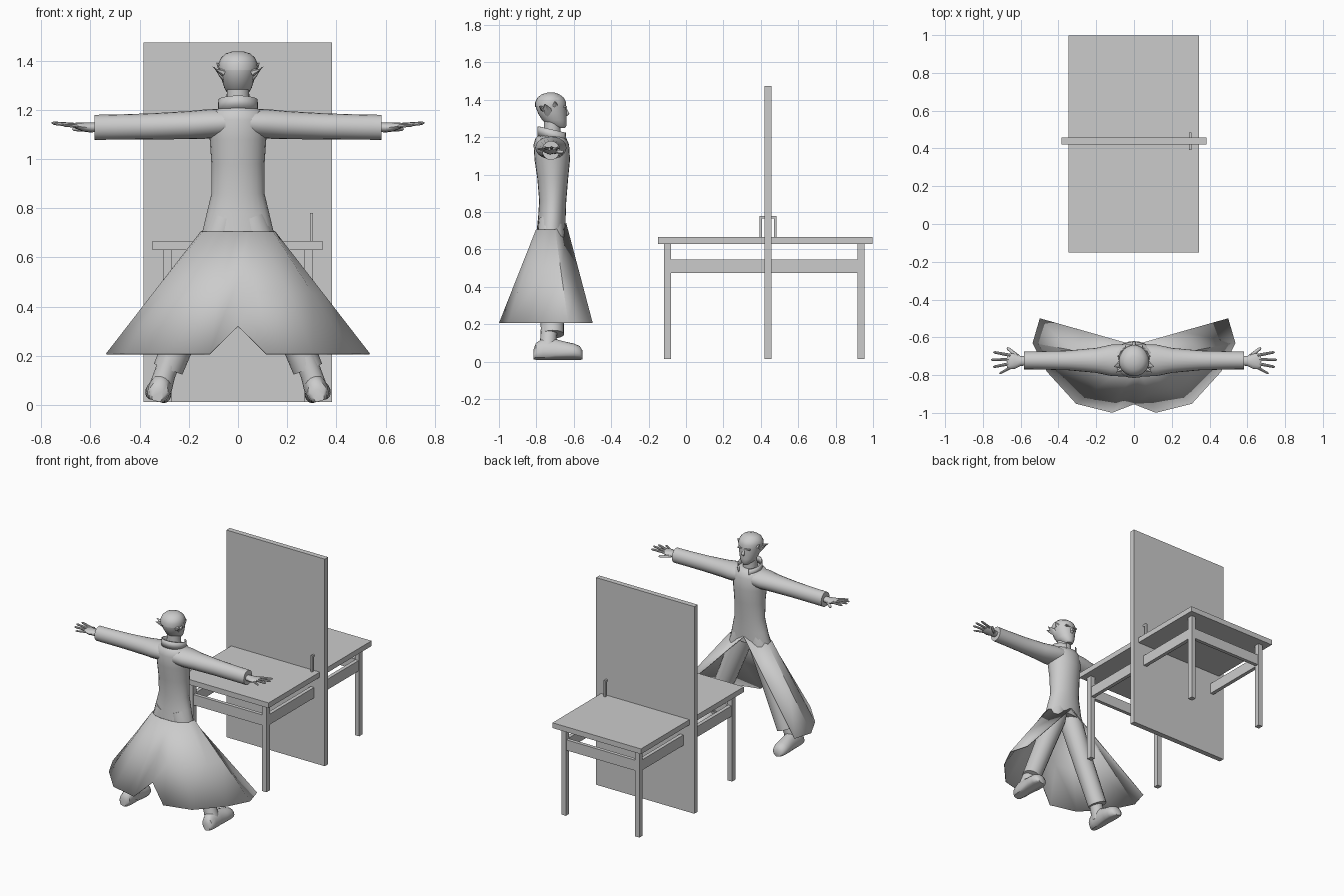
import bpy, bmesh
from math import cos, sin, pi, radians
from mathutils import Vector, Matrix


def finish(name, bm, smooth=40, thick=0):
    bmesh.ops.recalc_face_normals(bm, faces=bm.faces)
    me = bpy.data.meshes.new(name)
    bm.to_mesh(me)
    bm.free()
    ob = bpy.data.objects.new(name, me)
    bpy.context.collection.objects.link(ob)
    if thick:
        mod = ob.modifiers.new("thickness", 'SOLIDIFY')
        mod.thickness = thick
        mod.offset = 0
    if smooth:
        bpy.ops.object.select_all(action='DESELECT')
        bpy.context.view_layer.objects.active = ob
        ob.select_set(True)
        bpy.ops.object.shade_smooth_by_angle(angle=radians(smooth))
    return ob


def box(name, x0, x1, y0, y1, z0, z1):
    bm = bmesh.new()
    m = Matrix.Translation(((x0 + x1) / 2, (y0 + y1) / 2, (z0 + z1) / 2))
    bmesh.ops.create_cube(bm, size=1, matrix=m @ Matrix.Diagonal((x1 - x0, y1 - y0, z1 - z0, 1)))
    return finish(name, bm, 0)


def loft(name, rings, closed=True, caps=True, smooth=40, thick=0):
    bm = bmesh.new()
    vs = [[bm.verts.new(p) for p in r] for r in rings]
    n = len(vs[0])
    for a, b in zip(vs, vs[1:]):
        for i in range(n if closed else n - 1):
            j = (i + 1) % n
            bm.faces.new((a[i], a[j], b[j], b[i]))
    if caps:
        bm.faces.new(vs[0])
        bm.faces.new(vs[-1])
    return finish(name, bm, smooth, thick)


def ellipse(c, u, v, n=20):
    c, u, v = Vector(c), Vector(u), Vector(v)
    return [c + u * cos(2 * pi * i / n) + v * sin(2 * pi * i / n) for i in range(n)]


def levels(name, rows):
    # rows: z, half width, front y, back y
    return loft(name, [ellipse((0, (f + b) / 2, z), (w, 0, 0), (0, (f - b) / 2, 0), 24)
                       for z, w, f, b in rows])


def tube(name, pts, n=12):
    # pts: (position, radius) along a limb
    d = (Vector(pts[-1][0]) - Vector(pts[0][0])).normalized()
    side = Vector((0, 1, 0)) if abs(d.y) < .8 else Vector((0, 0, 1))
    u = d.cross(side).normalized()
    v = d.cross(u)
    return loft(name, [ellipse(p, u * r, v * r, n) for p, r in pts])


# Door with a pull handle on both faces
box("door", -.385, .383, .42, .457, .013, 1.475)
for label, y0, y1, ya, yb in (("front", .393, .407, .393, .425), ("back", .47, .484, .452, .484)):
    box(label + "_handle_grip", .292, .304, y0, y1, .64, .78)
    box(label + "_handle_arm", .292, .304, ya, yb, .766, .78)

# Table
box("table_top", -.347, .344, -.15, .998, .63, .667)
for y in (-.117, .917):
    for x in (-.304, .27):
        box("table_leg", x, x + .034, y, y + .037, .013, .632)
    box("table_end_rail", -.272, .272, y + .006, y + .031, .473, .547)
for x in (-.3, .274):
    box("table_side_rail", x, x + .026, -.082, .919, .473, .547)

# Coat body
levels("coat_body", [
    (.70, .146, -.645, -.798), (.78, .127, -.643, -.790), (.86, .108, -.640, -.785),
    (.98, .108, -.630, -.795), (1.08, .115, -.620, -.810), (1.16, .122, -.625, -.815),
    (1.195, .105, -.640, -.805), (1.213, .06, -.665, -.785)])

# Flared coat skirt, open at the front and notched at the back
top = [(0, -.642), (.149, -.70), (.14, -.755), (.09, -.79), (.04, -.80), (0, -.80)]
hem = [(.497, -.50, .207), (.535, -.63, .207), (.46, -.78, .207), (.305, -.95, .207),
       (.115, -.997, .207), (0, -.952, .32)]
top = [(x, y, .74 if i == 0 else .705) for i, (x, y) in enumerate(top)]
full = lambda r: r + [(-x, y, z) for x, y, z in r[-2::-1]]
mid = [Vector(a).lerp(Vector(b), .5) for a, b in zip(top, hem)]
loft("coat_skirt", [full(top), full([tuple(p) for p in mid]), full(hem)],
     closed=False, caps=False, smooth=30, thick=.005)

# Standing collar, open at the front
arc = [radians(90 + 28 + (360 - 56) * i / 24) for i in range(25)]
loft("collar", [[(w * cos(a), -.713 + w * sin(a), z - .018 * sin(a)) for a in arc]
                for z, w in ((1.19, .079), (1.24, .077))],
     closed=False, caps=False, thick=.006)

# Neck and head
levels("neck", [(1.19, .048, -.67, -.76), (1.29, .045, -.67, -.76)])
levels("head", [
    (1.248, .022, -.648, -.70), (1.262, .040, -.638, -.735), (1.29, .056, -.638, -.768),
    (1.325, .067, -.638, -.790), (1.36, .075, -.640, -.803), (1.388, .077, -.641, -.803),
    (1.41, .068, -.652, -.792), (1.426, .05, -.672, -.770), (1.436, .022, -.70, -.742)])
levels("hair_cap", [
    (1.362, .077, -.652, -.806), (1.388, .080, -.648, -.806),
    (1.412, .069, -.658, -.794), (1.429, .05, -.676, -.772), (1.438, .02, -.70, -.742)])
tube("nose", [((0, -.645, 1.355), .006), ((0, -.634, 1.325), .011), ((0, -.642, 1.313), .006)])

for s, side in ((1, "right"), (-1, "left")):
    # Pointed ears and hair tufts
    loft(side + "_ear", [ellipse((s * x, y, z), (0, w, 0), (s * .006, 0, h), 10) for x, y, z, w, h in
         ((.062, -.735, 1.335, .022, .026), (.082, -.745, 1.352, .018, .016), (.101, -.755, 1.375, .002, .002))])
    for tip, base in (((.088, -.70, 1.392), (.068, -.70, 1.372)), ((.094, -.785, 1.366), (.06, -.765, 1.352))):
        tube(side + "_hair_tuft", [((s * base[0], base[1], base[2]), .016),
                                   ((s * tip[0], tip[1], tip[2]), .001)], 6)
    box(side + "_eyebrow", min(s * .01, s * .045), max(s * .01, s * .045), -.655, -.637, 1.358, 1.366)

    # Sleeves: x, y radius, z centre, z radius
    loft(side + "_sleeve", [ellipse((s * x, -.722, z), (0, ry, 0), (0, 0, rz)) for x, ry, z, rz in
         ((.05, .085, 1.147, .058), (.12, .083, 1.143, .060), (.20, .066, 1.138, .057),
          (.35, .052, 1.133, .053), (.50, .048, 1.130, .051), (.583, .047, 1.129, .051))])

    # Hands
    loft(side + "_palm", [ellipse((s * x, y, z), (0, ry, 0), (0, 0, rz), 12) for x, y, z, ry, rz in
         ((.56, -.725, 1.13, .024, .018), (.60, -.725, 1.128, .026, .02),
          (.63, -.727, 1.13, .040, .018), (.66, -.727, 1.136, .042, .012), (.672, -.727, 1.138, .034, .006))])
    for name, a, b, r in (
            ("thumb", (.61, -.705, 1.122), (.672, -.655, 1.122), .010),
            ("index_finger", (.655, -.695, 1.138), (.745, -.678, 1.146), .008),
            ("middle_finger", (.66, -.718, 1.138), (.758, -.719, 1.147), .008),
            ("ring_finger", (.66, -.74, 1.137), (.747, -.757, 1.145), .008),
            ("little_finger", (.65, -.758, 1.134), (.713, -.793, 1.138), .007)):
        a, b = Vector((s * a[0], a[1], a[2])), Vector((s * b[0], b[1], b[2]))
        tube(side + "_" + name, [(a, r * 1.1), (a.lerp(b, .9), r * .85), (b, r * .35)], 8)

    # Trouser legs and ankles
    P = lambda x, y, z: (s * x, y, z)
    tube(side + "_trouser_leg", [(P(.05, -.722, .76), .066), (P(.075, -.722, .67), .074),
                                 (P(.172, -.72, .42), .066), (P(.284, -.713, .146), .062)], 16)
    tube(side + "_ankle", [(P(.27, -.73, .20), .045), (P(.298, -.735, .125), .044),
                           (P(.318, -.738, .06), .048)], 16)

    # Shoes: rounded sections with a flat sole, tilted with the leg
    tilt = Matrix.Translation((s * .333, 0, .016)) @ Matrix.Rotation(-s * .27, 4, 'Y')
    rings = []
    for y, w, h in ((-.815, .022, .05), (-.803, .038, .085), (-.765, .046, .112), (-.70, .046, .108),
                    (-.645, .052, .092), (-.60, .054, .082), (-.568, .044, .068), (-.553, .024, .044)):
        rings.append([tilt @ Vector((w * cos(t), y, max(0, h * .42 + h * .58 * sin(t))))
                      for t in (2 * pi * i / 20 for i in range(20))])
    loft(side + "_shoe", rings)
